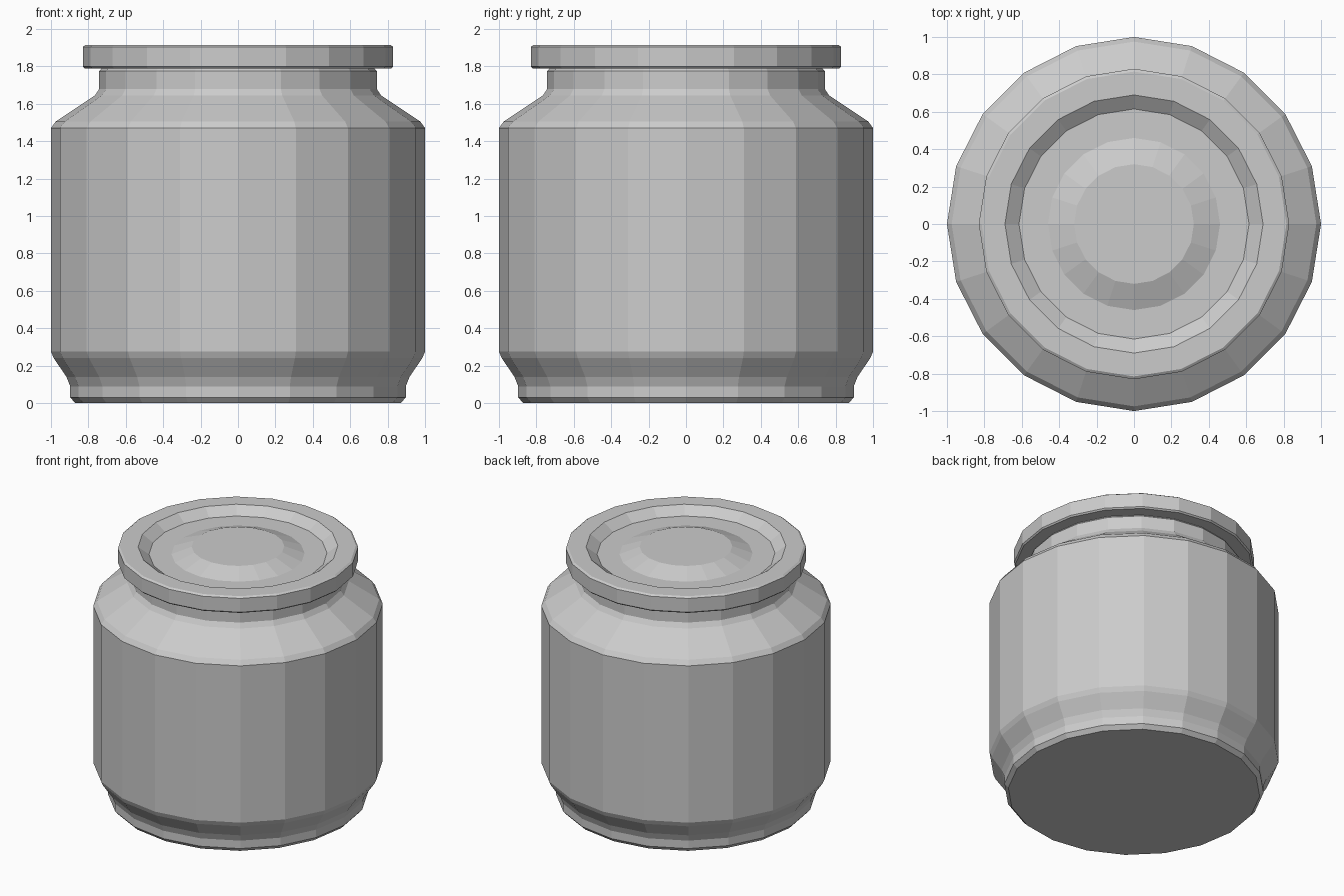
import bpy, bmesh
from math import cos, sin, tau

if "Cube" in bpy.data.objects:
    bpy.data.objects.remove(bpy.data.objects["Cube"])

SIDES = 20


def lathe(name, profile):
    """Revolve (radius, height) points, capping both ends flat."""
    bm = bmesh.new()
    rings = [[bm.verts.new((r * cos(tau * i / SIDES), r * sin(tau * i / SIDES), z))
              for i in range(SIDES)] for r, z in profile]
    for a, b in zip(rings, rings[1:]):
        for i in range(SIDES):
            j = (i + 1) % SIDES
            bm.faces.new((a[i], a[j], b[j], b[i]))
    bm.faces.new(rings[0][::-1])
    bm.faces.new(rings[-1])
    mesh = bpy.data.meshes.new(name)
    bm.to_mesh(mesh)
    bm.free()
    obj = bpy.data.objects.new(name, mesh)
    bpy.context.collection.objects.link(obj)
    return obj


# Jar body: chamfered foot, flared base, straight wall, shoulder, neck
lathe("jar_body", [
    (0.87, 0.0), (0.897, 0.03), (0.897, 0.09), (0.917, 0.14),
    (0.985, 0.24), (1.0, 0.275), (1.0, 1.47), (0.975, 1.505),
    (0.765, 1.645), (0.742, 1.68), (0.742, 1.775), (0.73, 1.788), (0.73, 1.795)])

# Lid: chamfered rim, sunken ring, raised centre disc
lathe("lid", [
    (0.82, 1.79), (0.83, 1.80), (0.83, 1.905), (0.815, 1.915),
    (0.69, 1.915), (0.615, 1.86), (0.46, 1.86), (0.32, 1.915)])
